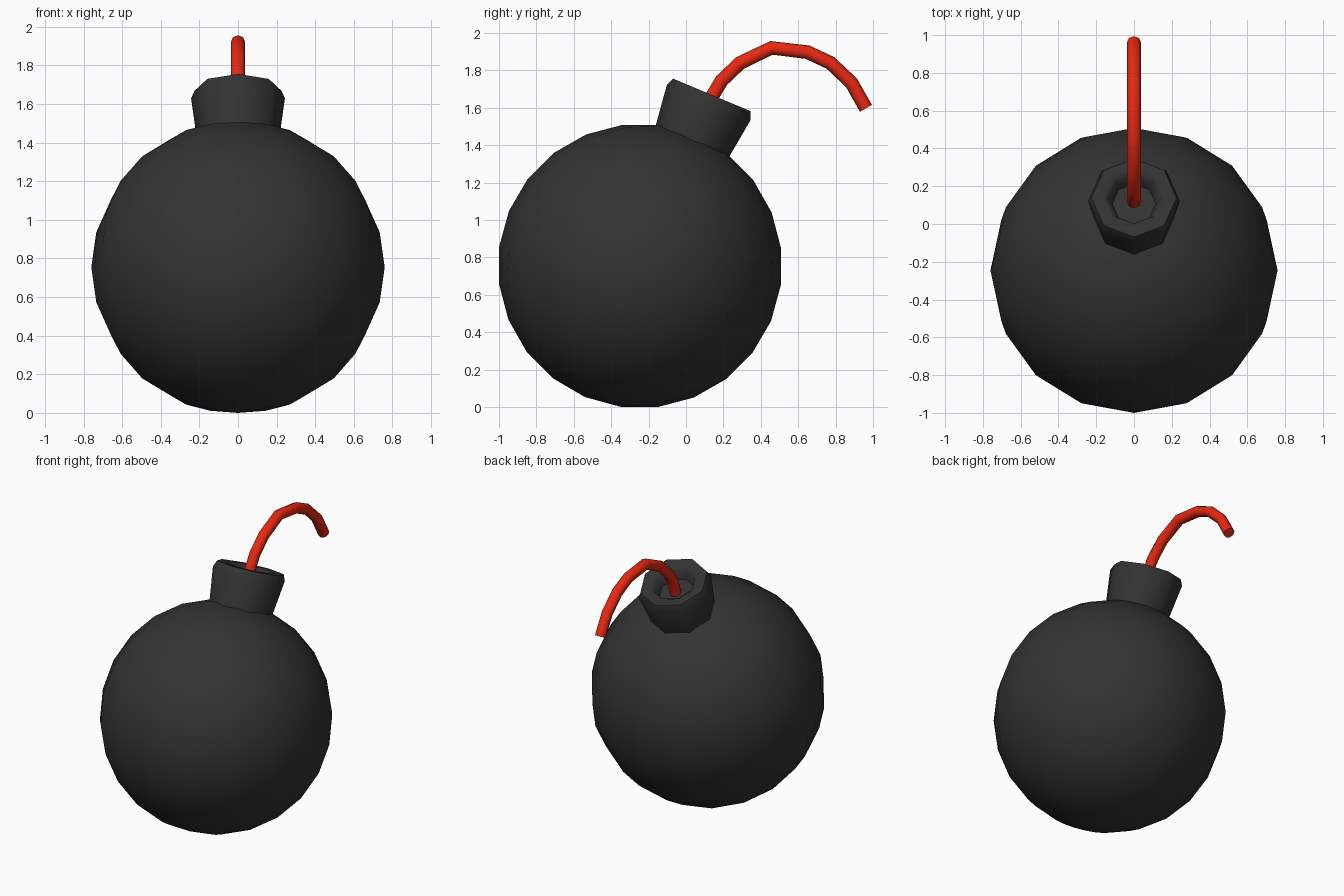
import bpy, bmesh, math
from mathutils import Matrix

if "Cube" in bpy.data.objects:
    bpy.data.objects.remove(bpy.data.objects["Cube"])

CENTRE = (0, -0.246, 0.754)
TILT = math.radians(-22.8)


def material(name, colour):
    m = bpy.data.materials.new(name)
    m.diffuse_color = (*colour, 1)
    m.use_nodes = True
    m.node_tree.nodes["Principled BSDF"].inputs["Base Color"].default_value = m.diffuse_color
    return m


def finish(obj, mat, angle):
    obj.data.materials.append(mat)
    bpy.ops.object.select_all(action='DESELECT')
    obj.select_set(True)
    bpy.context.view_layer.objects.active = obj
    bpy.ops.object.shade_smooth_by_angle(angle=math.radians(angle))


def lathe(name, profile, sides):
    """Spin (radius, height) points round the tilted axis through the ball centre."""
    bm = bmesh.new()
    rings = [[bm.verts.new((r * math.cos(2 * math.pi * i / sides),
                            r * math.sin(2 * math.pi * i / sides), h))
              for i in range(sides)] for r, h in profile]
    for a, b in zip(rings, rings[1:]):
        for i in range(sides):
            j = (i + 1) % sides
            bm.faces.new((a[i], a[j], b[j], b[i]))
    bm.faces.new(rings[0][::-1])
    bm.faces.new(rings[-1])
    mesh = bpy.data.meshes.new(name)
    bm.to_mesh(mesh)
    bm.free()
    obj = bpy.data.objects.new(name, mesh)
    bpy.context.collection.objects.link(obj)
    obj.location = CENTRE
    obj.rotation_euler.x = TILT
    return obj


dark = material("dark_iron", (0.033, 0.033, 0.033))
red = material("red_cord", (0.8, 0.022, 0.006))

# Round body, poles along the tilted axis
bpy.ops.mesh.primitive_uv_sphere_add(segments=16, ring_count=12, radius=0.76,
                                     location=CENTRE, rotation=(TILT, 0, 0))
body = bpy.context.object
body.name = "body"
finish(body, dark, 40)

# Flared octagonal neck with a rounded rim and shallow socket
neck = lathe("neck", [(0.205, 0.66), (0.243, 0.95), (0.225, 0.992),
                      (0.165, 0.992), (0.14, 0.975), (0.115, 0.91)], 8)
finish(neck, dark, 50)

# Curved fuse
path = [(0.11, 1.56), (0.145, 1.67), (0.19, 1.745), (0.29, 1.84), (0.457, 1.92),
        (0.65, 1.897), (0.772, 1.84), (0.885, 1.733), (0.962, 1.597)]
curve = bpy.data.curves.new("fuse", 'CURVE')
curve.dimensions = '3D'
curve.bevel_depth = 0.037
curve.bevel_resolution = 2
curve.use_fill_caps = True
spline = curve.splines.new('POLY')
spline.points.add(len(path) - 1)
for p, (y, z) in zip(spline.points, path):
    p.co = (0, y, z, 1)
fuse = bpy.data.objects.new("fuse", curve)
bpy.context.collection.objects.link(fuse)
bpy.ops.object.select_all(action='DESELECT')
fuse.select_set(True)
bpy.context.view_layer.objects.active = fuse
bpy.ops.object.convert(target='MESH')
finish(bpy.context.object, red, 50)
